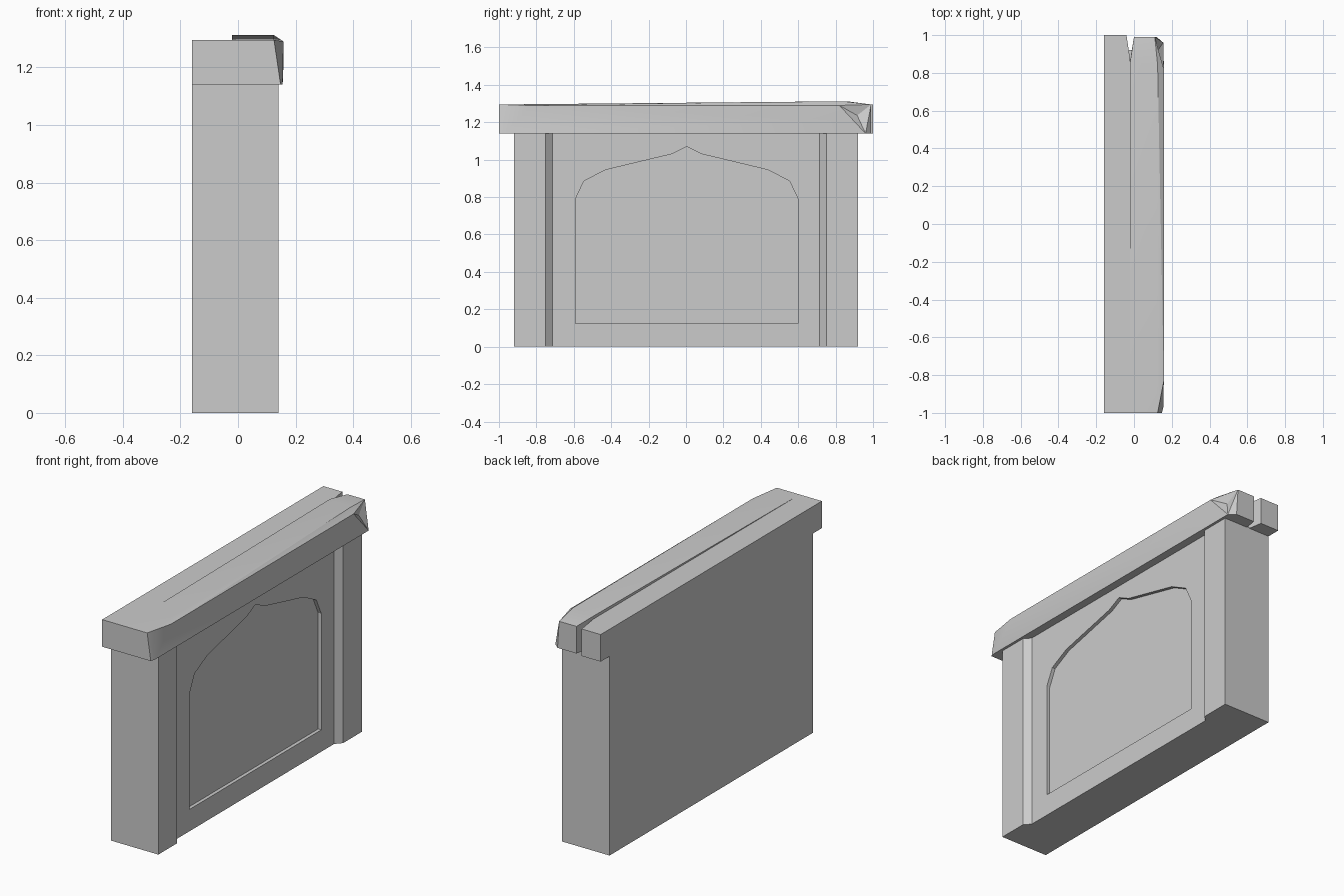
import bpy, bmesh
from mathutils import Vector

cube = bpy.data.objects.get("Cube")
if cube:
    bpy.data.objects.remove(cube, do_unlink=True)

# One plain stone colour
stone = bpy.data.materials.new("grey_stone")
stone.use_nodes = True
GREY = (0.6, 0.6, 0.6, 1)
stone.diffuse_color = GREY
stone.node_tree.nodes["Principled BSDF"].inputs["Base Color"].default_value = GREY


def finish(name, bm):
    bmesh.ops.recalc_face_normals(bm, faces=bm.faces[:])
    mesh = bpy.data.meshes.new(name)
    bm.to_mesh(mesh)
    bm.free()
    mesh.materials.append(stone)
    ob = bpy.data.objects.new(name, mesh)
    bpy.context.collection.objects.link(ob)
    return ob


def prism(name, points, depth):
    """Extrude a closed outline along a vector."""
    bm = bmesh.new()
    face = bm.faces.new([bm.verts.new(p) for p in points])
    ret = bmesh.ops.extrude_face_region(bm, geom=[face], use_keep_orig=True)
    verts = [g for g in ret["geom"] if isinstance(g, bmesh.types.BMVert)]
    bmesh.ops.translate(bm, verts=verts, vec=depth)
    return finish(name, bm)


def hull(points):
    bm = bmesh.new()
    for p in points:
        bm.verts.new(p)
    bmesh.ops.convex_hull(bm, input=bm.verts[:])
    bmesh.ops.dissolve_limit(bm, angle_limit=0.02, verts=bm.verts[:], edges=bm.edges[:])
    return bm


# Wall with end pillars and slanted steps down to the centre panel
BACK, FRONT, PANEL = -0.16, 0.14, 0.108
half = [(BACK, 0.92), (FRONT, 0.92), (FRONT, 0.75), (PANEL, 0.715)]
plan = half + [(x, -y) for x, y in reversed(half)]
wall = prism("wall_with_pillars", [(x, y, 0) for x, y in plan], (0, 0, 1.145))

# Pointed arch recess cut into the panel
side = [(0.595, 0.125), (0.595, 0.79), (0.55, 0.885), (0.435, 0.945), (0.08, 1.03)]
arch = side + [(0, 1.07)] + [(-y, z) for y, z in reversed(side)]
cutter = prism("arch_cutter", [(PANEL - 0.02, y + 0.004, z) for y, z in arch], (0.1, 0, 0))
cutter.hide_render = True
cut = wall.modifiers.new("arch_recess", "BOOLEAN")
cut.operation = "DIFFERENCE"
cut.solver = "EXACT"
cut.object = cutter
bpy.context.view_layer.objects.active = wall
bpy.ops.object.modifier_apply(modifier=cut.name)
bpy.data.objects.remove(cutter, do_unlink=True)

# Rear half of the capstone, tapering at the crack
LOW, TOP = 1.14, 1.295
rear_plan = [(BACK, -1), (-0.02, -1), (-0.02, 0.87), (-0.04, 1), (BACK, 1)]
rear = finish("capstone_rear", hull([(x, y, z) for x, y in rear_plan for z in (LOW, TOP)]))

# Front half of the capstone, rising towards the cracked end
bm = hull([
    (-0.02, -1, LOW), (-0.02, 0.87, LOW), (0, 0.99, LOW), (0.12, 0.99, LOW),
    (0.155, 0.96, LOW), (0.155, -0.97, LOW), (0.148, -1, LOW),
    (-0.02, -1, TOP), (0.125, -1, TOP), (0.158, -0.83, TOP - 0.005),
    (-0.02, 0.86, 1.312), (0.125, 0.84, 1.312), (0.158, 0.82, TOP - 0.005),
    (0, 0.99, TOP), (0.11, 0.99, TOP), (0.158, 0.845, 1.21),
])
# Chip the broken corner inwards
corner = Vector((0.6, 0.6, 0.2)).normalized()
bm.normal_update()
end_faces = [f for f in bm.faces if f.calc_center_median().y > 0.85 and f.normal.x > 0.2]
chip = max(end_faces, key=lambda f: f.calc_area() * max(f.normal.dot(corner), 0))
bmesh.ops.poke(bm, faces=[chip], offset=-0.02)
front = finish("capstone_front", bm)

# Soft shading with sharp edges kept
bpy.ops.object.select_all(action="DESELECT")
for ob in (wall, rear, front):
    ob.select_set(True)
bpy.context.view_layer.objects.active = wall
bpy.ops.object.shade_smooth_by_angle(angle=0.35)
